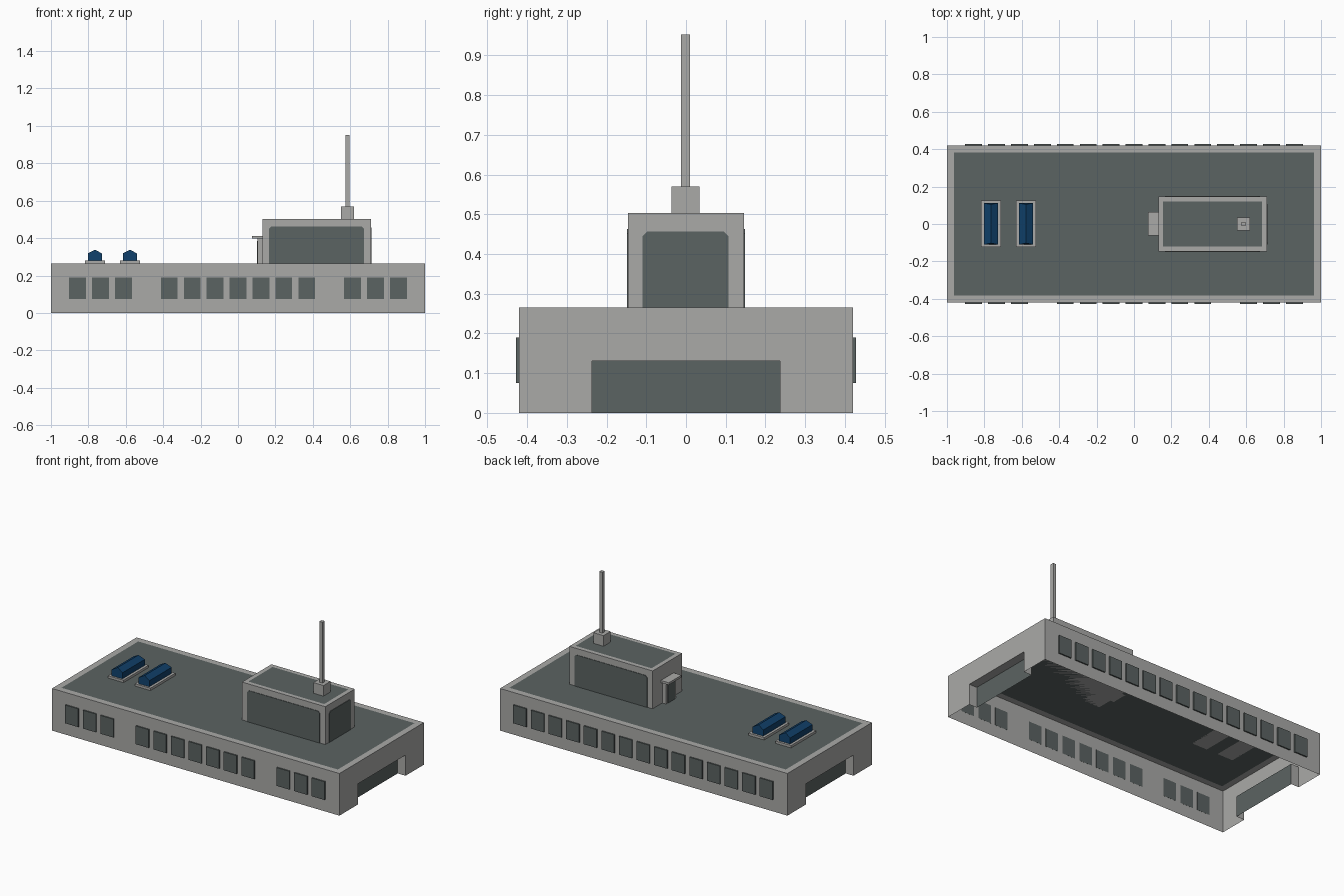
import bpy, bmesh

if "Cube" in bpy.data.objects:
    bpy.data.objects.remove(bpy.data.objects["Cube"])


def material(name, rgb):
    m = bpy.data.materials.new(name)
    m.diffuse_color = (*rgb, 1)
    m.use_nodes = True
    m.node_tree.nodes["Principled BSDF"].inputs["Base Color"].default_value = m.diffuse_color
    return m


GRAY = material("concrete_gray", (0.40, 0.40, 0.39))
SLATE = material("slate", (0.105, 0.125, 0.122))
BLUE = material("blue_glass", (0.005, 0.050, 0.140))


def finish(bm, name, mats):
    bmesh.ops.recalc_face_normals(bm, faces=bm.faces[:])
    me = bpy.data.meshes.new(name)
    bm.to_mesh(me)
    bm.free()
    for m in mats:
        me.materials.append(m)
    ob = bpy.data.objects.new(name, me)
    bpy.context.collection.objects.link(ob)
    return ob


def box_bm(x0, x1, y0, y1, z0, z1):
    bm = bmesh.new()
    bmesh.ops.create_cube(bm, size=1)
    for v in bm.verts:
        v.co = (x1 if v.co.x > 0 else x0, y1 if v.co.y > 0 else y0, z1 if v.co.z > 0 else z0)
    return bm


def box(name, mat, *dims):
    return finish(box_bm(*dims), name, [mat])


def inset_roof(bm, width):
    # slate roof field inside a gray border
    bm.normal_update()
    top = max(bm.faces, key=lambda f: f.calc_center_median().z)
    bmesh.ops.inset_individual(bm, faces=[top], thickness=width)
    top.material_index = 1


def face(bm, pts):
    return bm.faces.new([bm.verts.new(p) for p in pts])


# main hall: open-bottomed shell with a recessed doorway at each end
W, H, DY, DZ, DEEP = 0.42, 0.265, 0.237, 0.13, 0.055
bm = bmesh.new()
face(bm, [(-1, -W, H), (1, -W, H), (1, W, H), (-1, W, H)])
inset_roof(bm, 0.055)
for s in (-1, 1):
    face(bm, [(-1, s * W, 0), (1, s * W, 0), (1, s * W, H), (-1, s * W, H)])
    face(bm, [(s, y, z) for y, z in ((-W, 0), (-DY, 0), (-DY, DZ), (DY, DZ),
                                     (DY, 0), (W, 0), (W, H), (-W, H))])
    i = s * (1 - DEEP)
    for y in (-DY, DY):
        face(bm, [(s, y, 0), (i, y, 0), (i, y, DZ), (s, y, DZ)])
    face(bm, [(s, -DY, DZ), (s, DY, DZ), (i, DY, DZ), (i, -DY, DZ)])
    face(bm, [(i, -DY, 0), (i, DY, 0), (i, DY, DZ), (i, -DY, DZ)]).material_index = 1
bmesh.ops.remove_doubles(bm, verts=bm.verts[:], dist=0.0005)
finish(bm, "main_hall", [GRAY, SLATE])

# rows of windows: fifteen at the back, thirteen in front
for i in range(15):
    x = -0.8575 + 0.1225 * i
    box("back_window", SLATE, x - 0.045, x + 0.045, W - 0.0005, W + 0.008, 0.075, 0.19)
    if i not in (3, 11):
        box("front_window", SLATE, x - 0.045, x + 0.045, -W - 0.008, -W + 0.0005, 0.075, 0.19)

# rooftop tower
TX0, TX1, TY, TZ = 0.13, 0.71, 0.146, 0.503
bm = box_bm(TX0, TX1, -TY, TY, H, TZ)
inset_roof(bm, 0.037)
finish(bm, "tower", [GRAY, SLATE])


# tower glazing: thin plates with clipped upper corners
def glazing(name, a0, a1, top, place):
    c = 0.012
    prof = [(a0, H), (a1, H), (a1, top - c), (a1 - c, top), (a0 + c, top), (a0, top - c)]
    bm = bmesh.new()
    f = face(bm, [place(a, z, 0) for a, z in prof])
    g = bmesh.ops.extrude_face_region(bm, geom=[f])
    new = [e for e in g["geom"] if isinstance(e, bmesh.types.BMVert)]
    for v, (a, z) in zip(f.verts, prof):
        v.co = v.co
    d = [q - p for p, q in zip(place(0, 0, 0), place(0, 0, 0.003))]
    bmesh.ops.translate(bm, verts=new, vec=d)
    finish(bm, name, [SLATE])


glazing("tower_front_window", 0.167, 0.673, 0.463, lambda a, z, d: (a, -TY - d, z))
glazing("tower_back_window", 0.167, 0.673, 0.463, lambda a, z, d: (a, TY + d, z))
glazing("tower_right_window", -0.109, 0.107, 0.457, lambda a, z, d: (TX1 + d, a, z))

# tower entrance with canopy
box("entrance_frame", GRAY, 0.105, TX0, -0.05, 0.05, H, 0.4)
box("entrance_door", SLATE, 0.102, 0.106, -0.034, 0.034, H, 0.385)
box("entrance_canopy", GRAY, 0.075, TX0, -0.062, 0.064, 0.398, 0.412)

# mast
box("mast_base", GRAY, 0.55, 0.62, -0.036, 0.034, TZ, 0.57)
box("mast", GRAY, 0.575, 0.596, -0.012, 0.01, 0.57, 0.952)

# skylights: blue gabled prisms on gray curbs
for x in (-0.765, -0.578):
    box("skylight_curb", GRAY, x - 0.054, x + 0.054, -0.122, 0.126, H, 0.28)
    prof = [(-0.038, 0.28), (0.038, 0.28), (0.038, 0.318), (0, 0.338), (-0.038, 0.318)]
    bm = bmesh.new()
    rings = []
    for y, hip in ((-0.11, 0.008), (0.112, -0.008)):
        rings.append([bm.verts.new((x + px, y + (hip if pz > 0.33 else 0), pz)) for px, pz in prof])
    for r in rings:
        bm.faces.new(r)
    for k in range(5):
        j = (k + 1) % 5
        bm.faces.new((rings[0][k], rings[0][j], rings[1][j], rings[1][k]))
    finish(bm, "skylight", [BLUE])
